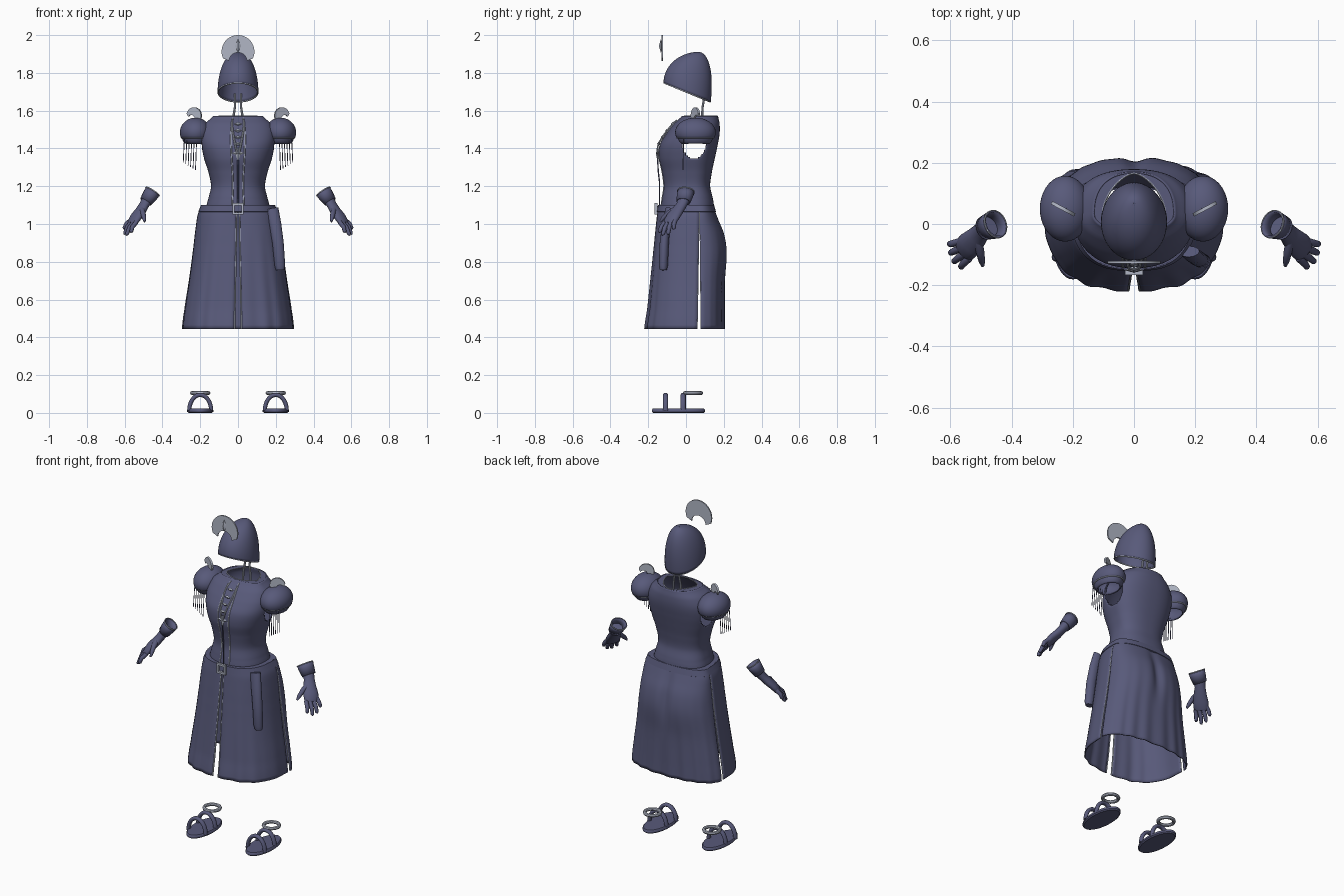
import bpy, math
from mathutils import Vector, Matrix, Euler

if "Cube" in bpy.data.objects:
    bpy.data.objects.remove(bpy.data.objects["Cube"])

def material(name, col):
    m = bpy.data.materials.new(name)
    m.diffuse_color = (*col, 1)
    m.use_nodes = True
    m.node_tree.nodes["Principled BSDF"].inputs["Base Color"].default_value = m.diffuse_color
    return m

CLOTH = material("dusk blue cloth", (0.098, 0.102, 0.195))
SILVER = material("pale silver", (0.44, 0.47, 0.56))

def mesh(name, verts, faces, mat, mirror=False, solid=0):
    me = bpy.data.meshes.new(name)
    me.from_pydata([tuple(v) for v in verts], [], faces)
    me.materials.append(mat)
    ob = bpy.data.objects.new(name, me)
    bpy.context.collection.objects.link(ob)
    if mirror:
        ob.modifiers.new("mirror", 'MIRROR').use_mirror_merge = False
    if solid:
        s = ob.modifiers.new("shell", 'SOLIDIFY')
        s.thickness, s.offset = solid, 0
    return ob

def grid(name, fn, nu, nv, mat, closed=False, ring=False, keep=None, **kw):
    """Surface from fn(u, v); u can wrap round, v can wrap too (ring)."""
    cu, cv = (nu if closed else nu + 1), (nv if ring else nv + 1)
    verts = [Vector(fn(i / nu, j / nv)) for j in range(cv) for i in range(cu)]
    faces = []
    for j in range(nv):
        for i in range(nu):
            a, b = i, (i + 1) % cu
            c, d = j * cu, ((j + 1) % cv) * cu
            f = (c + a, c + b, d + b, d + a)
            if keep is None or keep(sum((verts[k] for k in f), Vector()) / 4):
                faces.append(f)
    return mesh(name, verts, faces, mat, **kw)

def tube(name, secs, mat, ref=(1, 0, 0), n=12, caps=True, **kw):
    """Sections (point, radius along ref, other radius) joined into a tube."""
    verts, faces, ref = [], [], Vector(ref)
    P = [Vector(s[0]) for s in secs]
    for i, (p, rx, ry) in enumerate(secs):
        t = (P[min(i + 1, len(P) - 1)] - P[max(i - 1, 0)]).normalized()
        a = (ref - t * ref.dot(t)).normalized()
        b = t.cross(a)
        for k in range(n):
            w = 2 * math.pi * k / n
            verts.append(P[i] + a * rx * math.cos(w) + b * ry * math.sin(w))
    for j in range(len(P) - 1):
        for k in range(n):
            q = (k + 1) % n
            faces.append((j * n + k, j * n + q, j * n + n + q, j * n + n + k))
    if caps:
        faces += [tuple(range(n))[::-1], tuple(range(len(verts) - n, len(verts)))]
    return mesh(name, verts, faces, mat, **kw)

def wire(name, pts, r, mat, **kw):
    return tube(name, [(p, r, r) for p in pts], mat, n=6, **kw)

def torus(name, c, R, r, mat, ry=None, **kw):
    def fn(u, v):
        a, b = 2 * math.pi * u, 2 * math.pi * v
        return (c[0] + (R + r * math.cos(b)) * math.cos(a),
                c[1] + ((ry or R) + r * math.cos(b)) * math.sin(a), c[2] + r * math.sin(b))
    grid(name, fn, 36, 8, mat, closed=True, ring=True, **kw)

def gem(name, c, s, mat, **kw):
    v = [Vector(c) + Vector((d[0] * s[0], d[1] * s[1], d[2] * s[2])) for d in
         ((1, 0, 0), (-1, 0, 0), (0, 1, 0), (0, -1, 0), (0, 0, 1), (0, 0, -1))]
    f = [(0, 2, 4), (2, 1, 4), (1, 3, 4), (3, 0, 4), (2, 0, 5), (1, 2, 5), (3, 1, 5), (0, 3, 5)]
    mesh(name, v, f, mat, **kw)

def crescent(name, mtx, mat, mirror=False, half=.004):
    n, v, f = 32, [], []
    for y in (-half, half):
        for i in range(n + 1):
            a, b = math.radians(-24 + 228 * i / n), math.pi * i / n
            v.append(mtx @ Vector((0.087 * math.cos(a), y, 0.087 * math.sin(a))))
            v.append(mtx @ Vector((0.047 * math.cos(b), y, 0.045 * math.sin(b) - 0.05)))
    o = 2 * n + 2
    for k in range(0, 2 * n, 2):
        f += [(k, k + 1, k + 3, k + 2), (o + k + 1, o + k, o + k + 2, o + k + 3),
              (k, k + 2, o + k + 2, o + k), (k + 3, k + 1, o + k + 1, o + k + 3)]
    f += [(1, 0, o, o + 1), (o - 2, o - 1, 2 * o - 1, 2 * o - 2)]
    mesh(name, v, f, mat, mirror=mirror)

# Rows of a garment: height, half width, front y, back y
def at(rows, z):
    rows = sorted(rows)
    z = min(max(z, rows[0][0]), rows[-1][0])
    i = max(k for k in range(len(rows) - 1) if rows[k][0] <= z)
    p = [rows[min(max(i + k, 0), len(rows) - 1)] for k in (-1, 0, 1, 2)]
    t = (z - p[1][0]) / (p[2][0] - p[1][0])
    return [0.5 * (2 * b + (c - a) * t + (2 * a - 5 * b + 4 * c - d) * t * t
            + (3 * b - a - 3 * c + d) * t ** 3) for a, b, c, d in list(zip(*p))[1:]]

def oval(rows, z, ang, yc, e, grow=0):
    w, f, b = at(rows, z)
    c, s = math.cos(ang), math.sin(ang)
    x = math.copysign(abs(c) ** e, c) * (w + grow)
    y = yc + abs(s) ** e * ((b + grow - yc) if s > 0 else (f - grow - yc))
    return Vector((x, y, z))

# Bodice with open armholes
BOD = [(1.09, .165, -.13, .145), (1.13, .155, -.125, .14), (1.2, .14, -.115, .125),
       (1.28, .155, -.125, .135), (1.35, .178, -.14, .15), (1.42, .195, -.135, .165),
       (1.48, .195, -.10, .175), (1.53, .172, -.06, .175), (1.57, .13, -.02, .167)]
bod = lambda z, a, g=0: oval(BOD, z, a, .035, .85, g)
grid("bodice", lambda u, v: bod(1.09 + .48 * v, 2 * math.pi * u), 120, 60, CLOTH, closed=True, solid=.006,
     keep=lambda p: ((p.y - .045) / .063) ** 2 + ((p.z - 1.43) / .085) ** 2 > 1 or abs(p.x) < .08)

# Collar: shoulder yoke turning in to a pointed neck opening
def neck(a):
    c, s = math.cos(a), math.sin(a)
    return Vector((.102 * math.copysign(abs(c) ** 1.25, c), .04 + (.125 if s > 0 else .05) * math.copysign(abs(s) ** 1.25, s), 1.571))
grid("collar", lambda u, v: bod(1.569, 2 * math.pi * u).lerp(neck(2 * math.pi * u), v), 120, 3, CLOTH, closed=True)
wire("collar_edge", [neck(2 * math.pi * i / 48) for i in range(49)], .003, SILVER, ref=(0, 0, 1))
wire("bodice_hem_trim", [bod(1.093, 2 * math.pi * i / 64, .002) for i in range(65)], .003, SILVER, ref=(0, 0, 1))

# Front trim, lacing and medallion
wire("bodice_trim", [bod(1.1 + .46 * i / 30, math.radians(-82), .003) for i in range(31)], .004, SILVER, mirror=True)
wire("lacing", [bod(1.55 - .17 * i / 12, math.radians(-82 - 7 * i / 12), .012) for i in range(13)], .005, SILVER, mirror=True)
for i in range(4):
    gem("lace_stud", bod(1.53 - .035 * i, -math.pi / 2, .012), (.022, .008, .01), SILVER)
gem("medallion_upright", (0, -.15, 1.37), (.014, .01, .04), SILVER)
gem("medallion_cross", (0, -.15, 1.375), (.034, .009, .014), SILVER)
wire("medallion_cord", [(0, -.15, 1.34), (0, -.147, 1.28), (0, -.14, 1.22), (0, -.14, 1.1)], .004, CLOTH)

# Skirt in two front panels and one back panel, split at centre front and sides
SK = [(.445, .293, -.215, .20), (.55, .28, -.20, .20), (.7, .257, -.185, .203), (.85, .237, -.17, .215),
      (.95, .225, -.16, .2), (1.05, .211, -.15, .16), (1.1, .19, -.143, .143)]
def skirt(z, ang):
    p = oval(SK, z, ang, .072, .74 if math.sin(ang) < 0 else .88)
    low = max(0, (1.0 - z) / .55)
    p.x *= 1 + .006 * low * math.sin(15 * ang)
    p.y += .004 * low * math.cos(19 * ang) * abs(math.sin(ang))
    if p.y > .1:
        p.y -= .02 * math.exp(-(p.x / .03) ** 2 - ((z - .9) / .14) ** 2)
    return p
def gap(z, top, low):
    return math.radians(top + (low - top) * (1.1 - z) / .655)
def front_panel(u, v):
    z = .445 + .655 * v
    a, b = -math.pi / 2 + gap(z, .7, 1.4), -gap(z, .1, .9)
    return skirt(z, a + (b - a) * u)
def back_panel(u, v):
    z = .445 + .655 * v
    g = gap(z, .3, 2.4)
    return skirt(z, g + (math.pi - 2 * g) * u)
grid("skirt_front", front_panel, 40, 32, CLOTH, mirror=True, solid=.006)
grid("skirt_back", back_panel, 72, 32, CLOTH, solid=.006)
wire("skirt_front_trim", [front_panel(0, i / 20) for i in range(21)], .0045, SILVER, mirror=True)
wire("skirt_side_trim", [front_panel(1, i / 20) for i in range(21)], .0032, SILVER, mirror=True)
wire("skirt_back_trim", [back_panel(0, i / 20) for i in range(21)], .0032, SILVER, mirror=True)

# Belt, buckle and hanging belt end
def belt(u, v):
    z, g = ((1.1, -.03), (1.1, .006), (1.065, .006), (1.06, -.005))[round(v * 3)]
    a = 2 * math.pi * u
    return oval(SK, z, a, .072, .74 if math.sin(a) < 0 else .88, g)
grid("belt", belt, 96, 3, CLOTH, closed=True)
B = [(-.03, 1.05), (.03, 1.05), (.03, 1.11), (-.03, 1.11)]
def buckle(u, v):
    x, z = B[round(u * 4) % 4]
    k, y = ((1, -.152), (1, -.166), (.6, -.166), (.6, -.152))[round(v * 4) % 4]
    return (x * k, y, 1.08 + (z - 1.08) * k)
grid("buckle", buckle, 4, 4, SILVER, closed=True, ring=True)
tube("belt_end", [((.18, -.09, 1.08), .034, .018), ((.197, -.105, 1.0), .032, .022), ((.212, -.115, .9), .03, .024),
                  ((.222, -.12, .78), .028, .024), ((.223, -.12, .756), .022, .018)], CLOTH, n=16)

# Shoulder caps with an inner layer, rim, fin and fringe
def cap(k, dz, cut):
    def fn(u, v):
        a, e = 2 * math.pi * u, math.radians(cut + (90 - cut) * v)
        c = math.cos(e)
        return (.225 + .08 * k * c * math.cos(a), .05 + .105 * k * c * math.sin(a), 1.485 + dz + .075 * k * math.sin(e))
    return fn
grid("shoulder_cap", cap(1, 0, -22), 36, 16, CLOTH, closed=True, mirror=True, solid=.005)
grid("shoulder_under_cap", cap(.88, -.018, -38), 36, 16, CLOTH, closed=True, mirror=True, solid=.005)
torus("shoulder_rim", (.225, .05, 1.457), .075, .0035, SILVER, ry=.098, mirror=True)
crescent("shoulder_fin", Matrix.Translation((.232, .05, 1.574)) @ Matrix.Rotation(math.radians(28), 4, 'Z')
         @ Matrix.Rotation(math.radians(-38), 4, 'Y') @ Matrix.Scale(.5, 4), SILVER, mirror=True, half=.011)
for i in range(6):
    x = .225 + .013 * i
    wire("fringe", [(x - .006, -.012, 1.45), (x, -.016, 1.285 + .008 * i)], .0022, CLOTH, mirror=True)

# Helmet with sloping rim, neck straps, halo crescent and gem
def helmet(u, v):
    a, e = 2 * math.pi * u, math.pi / 2 * v
    rx, ry, rz = .105 * math.cos(a), .006 + .122 * math.sin(a), 1.697 - .05 * math.sin(a)
    c, s = math.cos(e), math.sin(e)
    bulge = .014 * max(0, math.sin(a)) * math.sin(2 * e)
    return (rx * c ** .92, .067 + (ry - .067) * c + bulge, rz + (1.908 - rz) * s)
grid("helmet", helmet, 48, 24, CLOTH, closed=True, solid=.006)
wire("helmet_rim", [helmet(i / 48, 0) for i in range(49)], .004, SILVER, ref=(0, 0, 1))
tube("neck_strap", [((.026, .085, 1.48), .006, .006), ((.024, .085, 1.57), .006, .006),
                    ((.016, .088, 1.62), .006, .006), ((.016, .1, 1.69), .006, .006)], SILVER, n=8, mirror=True)
crescent("halo", Matrix.Translation((0, -.125, 1.913)), SILVER)
gem("halo_gem", (0, -.133, 1.943), (.016, .011, .036), SILVER)

# Gloves: cuff, hand and fingers
W = Vector((.43, .87, .2)).normalized()
CUFF = [((.452, .0, 1.172), .044, .038), ((.466, -.006, 1.15), .042, .036), ((.488, -.014, 1.118), .036, .03)]
tube("glove_cuff", CUFF, CLOTH, ref=W, n=20, caps=False, mirror=True, solid=.006)
tube("glove_cuff_trim", [((.451, .0, 1.1735), .047, .041), ((.454, -.001, 1.169), .047, .041)], SILVER,
     ref=W, n=20, caps=False, mirror=True, solid=.003)
tube("glove_hand", [((.475, -.008, 1.138), .036, .03), ((.497, -.024, 1.10), .03, .024), ((.515, -.045, 1.07), .036, .024),
                    ((.538, -.068, 1.04), .043, .023), ((.555, -.085, 1.012), .041, .019), ((.56, -.09, 1.002), .034, .014)],
     CLOTH, ref=W, n=20, mirror=True)
for i, tip in enumerate([(.568, -.143, .955), (.592, -.125, .94), (.603, -.096, .945), (.606, -.066, .972)]):
    base, tip = Vector((.552, -.084, 1.016)) + W * (-.032 + .0213 * i), Vector(tip)
    d = tip - base
    mid = base + d * .5 + Vector((.006, -.003, .002))
    tube("glove_finger", [(base, .012, .012), (mid, .012, .012), (base + d * .9, .01, .01), (tip, .004, .004)],
         CLOTH, ref=W, n=10, mirror=True)
tube("glove_thumb", [((.51, -.052, 1.08), .015, .015), ((.503, -.09, 1.06), .014, .014),
                     ((.497, -.122, 1.03), .011, .011), ((.494, -.137, 1.012), .005, .005)], CLOTH, n=10, mirror=True)

# Sandals: sole, two arched straps and an ankle ring
tube("sandal_sole", [((.2, -.04, 0), .062, .134), ((.2, -.04, .006), .069, .141), ((.2, -.04, .016), .069, .141),
                     ((.2, -.04, .022), .064, .136)], CLOTH, n=40, mirror=True)
for y in (-.108, -.015):
    arch = [(.2 + .058 * math.cos(math.pi * i / 20), y, .012 + .083 * math.sin(math.pi * i / 20)) for i in range(21)]
    tube("sandal_strap", [(p, .014, .011) for p in arch], CLOTH, ref=(0, 1, 0), mirror=True)
torus("ankle_ring", (.2, .037, .105), .044, .01, SILVER, mirror=True)

# Smooth shading with sharp edges kept
for ob in bpy.context.scene.objects:
    ob.select_set(True)
    bpy.context.view_layer.objects.active = ob
bpy.ops.object.shade_smooth_by_angle(angle=math.radians(40))
